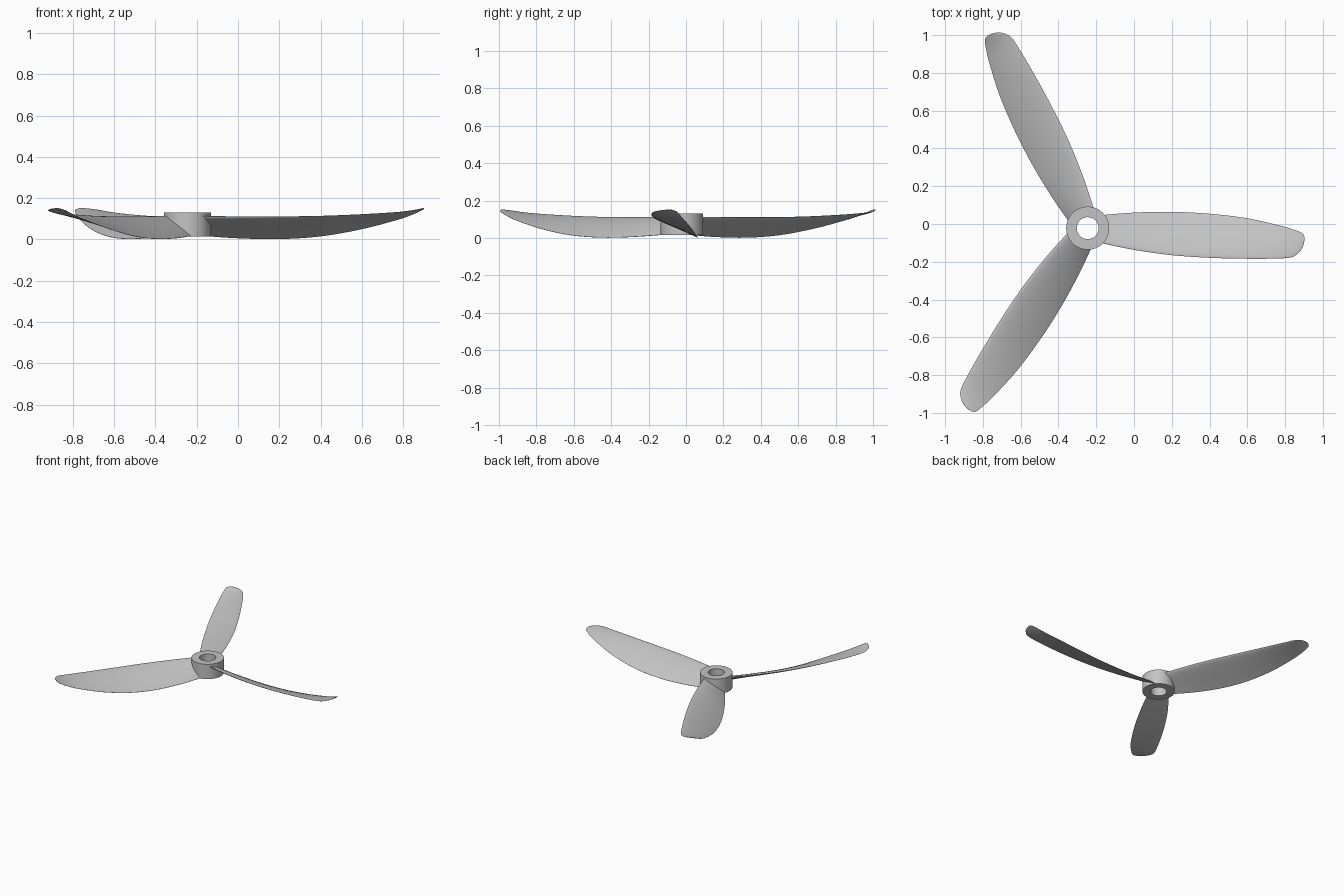
import bpy, bmesh, math
from mathutils import Matrix, Vector

cube = bpy.data.objects.get("Cube")
if cube:
    bpy.data.objects.remove(cube, do_unlink=True)

HUB = Vector((-0.245, -0.022, 0))

grey = bpy.data.materials.new("plain grey")
grey.use_nodes = True
colour = (0.55, 0.55, 0.55, 1)
grey.diffuse_color = colour
grey.node_tree.nodes["Principled BSDF"].inputs["Base Color"].default_value = colour


def finish(bm, name, angle):
    bmesh.ops.recalc_face_normals(bm, faces=bm.faces)
    mesh = bpy.data.meshes.new(name)
    bm.to_mesh(mesh)
    bm.free()
    mesh.materials.append(grey)
    obj = bpy.data.objects.new(name, mesh)
    bpy.context.collection.objects.link(obj)
    bpy.ops.object.select_all(action='DESELECT')
    obj.select_set(True)
    bpy.context.view_layer.objects.active = obj
    bpy.ops.object.shade_smooth_by_angle(angle=math.radians(angle))
    return obj


def bridge(bm, a, b):
    n = len(a)
    for i in range(n):
        j = (i + 1) % n
        bm.faces.new((a[i], a[j], b[j], b[i]))


# Hub: a thick tube, made by joining four rings
def make_hub(inner=0.058, outer=0.114, low=0.015, high=0.13, sides=64):
    bm = bmesh.new()
    rings = []
    for r, z in ((inner, low), (outer, low), (outer, high), (inner, high)):
        rings.append([bm.verts.new(HUB + Vector((r * math.cos(a), r * math.sin(a), z)))
                      for a in (math.tau * i / sides for i in range(sides))])
    for k in range(4):
        bridge(bm, rings[k], rings[(k + 1) % 4])
    finish(bm, "hub", 30)


# Blade stations: span, front edge y, back edge y, front edge z, back edge z, thickness
STATIONS = [
    (-0.18, -0.1, 0.046, 0.112, 0.018, 0.02),
    (0, -0.137, 0.06, 0.11, 0.006, 0.02),
    (0.2, -0.165, 0.064, 0.11, 0.002, 0.018),
    (0.4, -0.179, 0.054, 0.113, 0.015, 0.016),
    (0.6, -0.184, 0.03, 0.121, 0.05, 0.013),
    (0.78, -0.182, -0.01, 0.132, 0.097, 0.01),
    (0.84, -0.174, -0.028, 0.139, 0.118, 0.008),
    (0.875, -0.149, -0.041, 0.145, 0.133, 0.007),
    (0.895, -0.117, -0.052, 0.149, 0.143, 0.005),
    (0.902, -0.09, -0.068, 0.15, 0.148, 0.003),
]


def smooth_stations(steps=5):
    pts = [Vector(s) for s in STATIONS]
    for i in range(len(pts) - 1):
        a, b = pts[i], pts[i + 1]
        before, after = pts[max(i - 1, 0)], pts[min(i + 2, len(pts) - 1)]
        # Tangents per unit of span keep uneven stations smooth
        width = b[0] - a[0]
        ma = (b - before) * (width / (b[0] - before[0]))
        mb = (after - a) * (width / (after[0] - a[0]))
        for k in range(steps):
            t = k / steps
            yield (a * (1 + 2 * t) * (1 - t) ** 2 + ma * t * (1 - t) ** 2
                   + b * t * t * (3 - 2 * t) - mb * t * t * (1 - t))
    yield pts[-1]


# Aerofoil loop: rounded front edge, thin back edge, slight camber
def section(x, y0, y1, z0, z1, thick, n=12):
    front, back = Vector((x, y0, z0)), Vector((x, y1, z1))
    chord = back - front
    normal = Vector((0, -chord.z, chord.y)).normalized()
    us = [(1 - math.cos(math.pi * i / n)) / 2 for i in range(n + 1)]

    def point(u, side):
        half = 1.3 * thick * math.sqrt(u) * (1 - u) + 0.04 * thick * u
        camber = thick * u * (1 - u)
        return front + chord * u + normal * (camber + side * half)

    return [point(u, 1) for u in us] + [point(u, -1) for u in reversed(us[1:])]


def make_blade(name, angle):
    bm = bmesh.new()
    turn = (Matrix.Translation(HUB) @ Matrix.Rotation(math.radians(angle), 4, 'Z')
            @ Matrix.Translation(-HUB))
    loops = [[bm.verts.new(turn @ p) for p in section(*s)] for s in smooth_stations()]
    for a, b in zip(loops, loops[1:]):
        bridge(bm, a, b)
    bm.faces.new(loops[0])
    bm.faces.new(loops[-1])
    finish(bm, name, 50)


make_hub()
for name, angle in (("left_blade", 0), ("back_blade", 120), ("front_blade", 240)):
    make_blade(name, angle)
